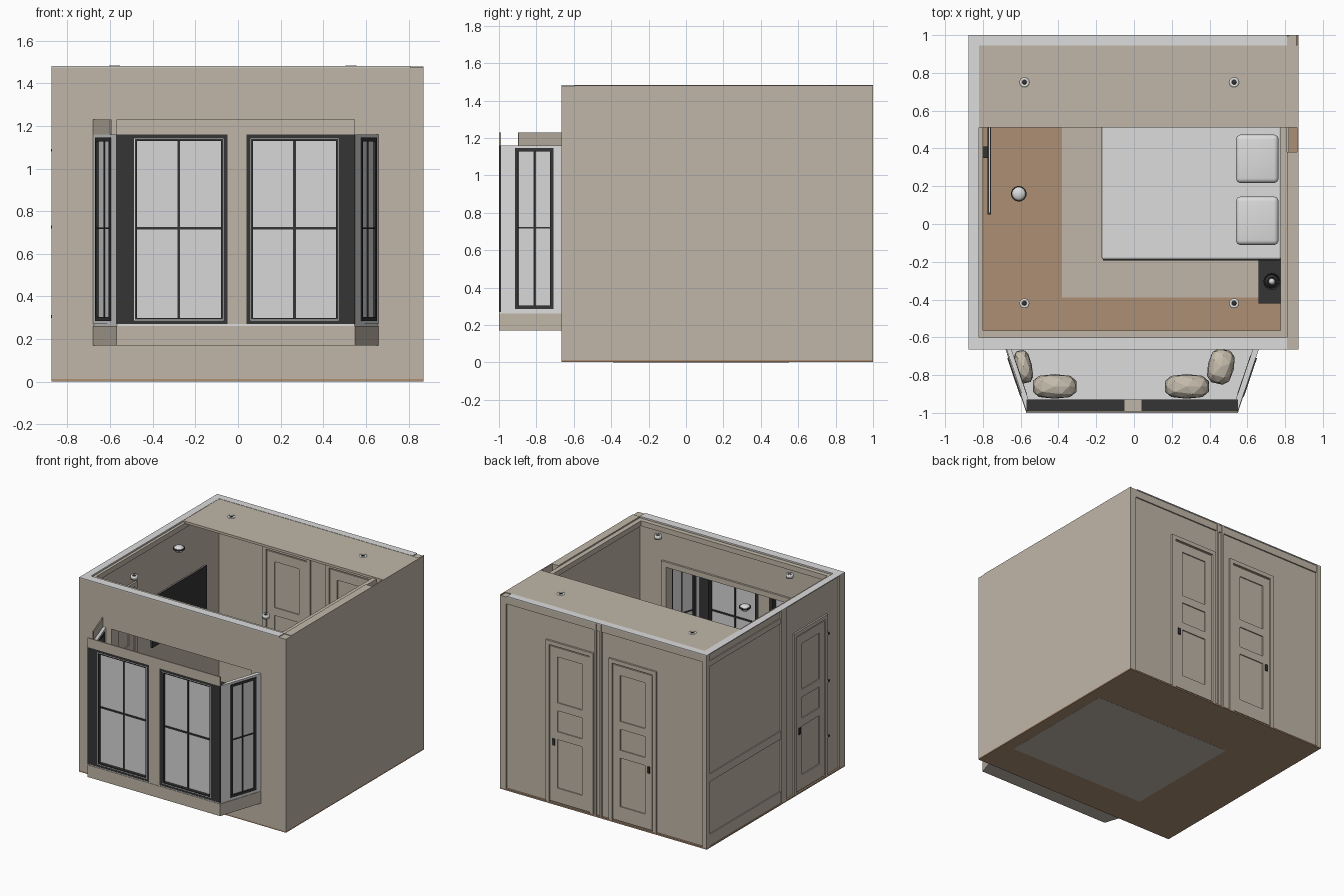
import bpy, bmesh, math
from mathutils import Matrix, Vector

if "Cube" in bpy.data.objects:
    bpy.data.objects.remove(bpy.data.objects["Cube"])

# ---------- materials ----------
def mat(name, r, g, b):
    m = bpy.data.materials.new(name)
    m.diffuse_color = (r, g, b, 1)
    m.use_nodes = True
    m.node_tree.nodes["Principled BSDF"].inputs["Base Color"].default_value = m.diffuse_color
    return m
BEIGE = mat("beige_paint", .53, .47, .39)
WHITE = mat("white", .72, .72, .72)
BLACK = mat("black", .035, .035, .035)
WOOD = mat("brown_wood", .42, .275, .175)
GLASS = mat("pale_glass", .68, .68, .69)
STONE = mat("stone_fabric", .57, .51, .42)

# ---------- helpers ----------
def finish(name, bm, m, M=None):
    if M is not None:
        bm.transform(M)
    bmesh.ops.recalc_face_normals(bm, faces=bm.faces)
    me = bpy.data.meshes.new(name)
    bm.to_mesh(me)
    bm.free()
    me.materials.append(m)
    ob = bpy.data.objects.new(name, me)
    bpy.context.collection.objects.link(ob)
    return ob

def boxes(name, m, parts, M=None):
    """One object from boxes given as (x0, x1, y0, y1, z0, z1)."""
    bm = bmesh.new()
    for x0, x1, y0, y1, z0, z1 in parts:
        T = Matrix.Translation(((x0 + x1) / 2, (y0 + y1) / 2, (z0 + z1) / 2))
        bmesh.ops.create_cube(bm, size=1, matrix=T @ Matrix.Diagonal((x1 - x0, y1 - y0, z1 - z0, 1)))
    return finish(name, bm, m, M)

def ring(x0, x1, z0, z1, w, y0, y1):
    """Four boxes framing a rectangle in the xz plane."""
    return [(x0, x0 + w, y0, y1, z0, z1), (x1 - w, x1, y0, y1, z0, z1),
            (x0 + w, x1 - w, y0, y1, z0, z0 + w), (x0 + w, x1 - w, y0, y1, z1 - w, z1)]

def prism(name, m, pts, z0, z1):
    bm = bmesh.new()
    f = bm.faces.new([bm.verts.new((x, y, z0)) for x, y in pts])
    ext = bmesh.ops.extrude_face_region(bm, geom=[f])["geom"]
    for v in ext:
        if isinstance(v, bmesh.types.BMVert):
            v.co.z = z1
    if not f.is_valid or len(bm.faces) < len(pts) + 2:
        bm.faces.new([v for v in bm.verts if v.co.z == z0][:len(pts)])
    return finish(name, bm, m)

def lathe(name, m, x, y, prof, n=24):
    bm = bmesh.new()
    vs = [bm.verts.new((r, 0, z)) for r, z in prof]
    es = [bm.edges.new(p) for p in zip(vs, vs[1:])]
    bmesh.ops.spin(bm, geom=vs + es, cent=(0, 0, 0), axis=(0, 0, 1), angle=2 * math.pi, steps=n)
    bmesh.ops.remove_doubles(bm, verts=bm.verts, dist=1e-5)
    ob = finish(name, bm, m, Matrix.Translation((x, y, 0)))
    for p in ob.data.polygons:
        p.use_smooth = True
    return ob

def cushion(name, m, c, size, rot=0, e=.55, sub=2, smooth=False):
    """Puffy rounded box, low-poly when sub is small."""
    bm = bmesh.new()
    bmesh.ops.create_icosphere(bm, subdivisions=sub, radius=1)
    for v in bm.verts:
        v.co = Vector([math.copysign(abs(q) ** e, q) * s / 2 for q, s in zip(v.co, size)])
    ob = finish(name, bm, m, Matrix.Translation(c) @ Matrix.Rotation(rot, 4, 'Z'))
    for p in ob.data.polygons:
        p.use_smooth = smooth

def place(x, y, deg):
    return Matrix.Translation((x, y, 0)) @ Matrix.Rotation(math.radians(deg), 4, 'Z')

# ---------- floor and rug ----------
boxes("floor", WOOD, [(-.875, .87, -.665, 1, .001, .012)])
boxes("rug", BEIGE, [(-.38, .78, -.39, .55, 0, .017)])

# ---------- walls ----------
H = 1.475
boxes("front_wall", BEIGE, [(-.875, -.6, -.665, -.6, .012, H), (.58, .87, -.665, -.6, .012, H),
                            (-.6, .58, -.665, -.6, .012, .262), (-.6, .58, -.665, -.6, 1.16, H)])
boxes("back_wall", BEIGE, [(-.865, .86, .945, .985, .012, H)])
boxes("left_wall", BEIGE, [(-.862, -.82, -.6, .945, .012, H)])
boxes("right_wall", BEIGE, [(.862, .87, -.6, 1, .012, 1.48), (.81, .862, -.6, .38, .012, 1.48),
                            (.81, .862, .51, .945, .012, H), (.81, .82, .38, .51, .012, 1.2)])
boxes("wall_rim", WHITE, [(-.875, .81, -.665, -.6, H, 1.482), (-.875, -.82, -.6, 1, H, 1.482),
                          (-.82, .81, .945, 1, H, 1.482)])
boxes("ceiling", BEIGE, [(-.82, .862, .51, .945, 1.462, 1.48)])
# crown, baseboards and inner window casing
trim = []
for z0, z1, d in ((1.43, 1.47, .035), (.012, .09, .015)):
    trim += [(-.82, .81, -.6, -.6 + d, z0, z1), (-.82, .81, .945 - d, .945, z0, z1),
             (-.82, -.82 + d * .6, -.6, .945, z0, z1), (.81 - d, .81, -.6, .945, z0, z1)]
boxes("inner_trim", BEIGE, trim)
boxes("window_casing", BEIGE, ring(-.64, .62, .22, 1.2, .04, -.6, -.585))
# outer battens and rails on back and left walls
boxes("back_battens", BEIGE, [(.82, .86, .985, 1, .012, H), (-.875, -.84, .985, 1, .012, H),
                              (.015, .03, .985, 1, .012, H), (.06, .075, .985, 1, .012, H),
                              (-.84, .82, .985, .995, 1.42, H)])
boxes("left_battens", BEIGE, [(-.875, -.862, .03, .1, .012, H), (-.875, -.862, .96, .985, .012, H),
                              (-.87, -.862, .1, .96, .5, .56), (-.87, -.862, .1, .96, 1.38, 1.42),
                              (-.87, -.862, .1, .96, .012, .1), (-.875, -.862, -.62, -.6, .012, H)])

# ---------- doors (local: wall surface at y = 0, outward is -y) ----------
def door(name, M, side):
    w = .2
    parts = [(-w, -w + .03, -.014, 0, .012, 1.24), (w - .03, w, -.014, 0, .012, 1.24),
             (-w + .03, w - .03, -.014, 0, 1.21, 1.24)]
    a = w - .035
    parts += [(-a, -a + .06, -.008, 0, .02, 1.2), (a - .06, a, -.008, 0, .02, 1.2)]
    for z0, z1 in ((.02, .13), (.5, .56), (.72, .78), (1.13, 1.2)):
        parts.append((-a + .06, a - .06, -.008, 0, z0, z1))
    boxes(name, BEIGE, parts, M)
    x = side * (a - .03)
    boxes(name + "_handle", BLACK, [(x - .01, x + .01, -.015, -.006, .45, .5)], M)

for tag, x, s in (("right", .285, 1), ("left", -.245, -1)):
    door(tag + "_closet_door_outer", place(x, .985, 180), -s)
    door(tag + "_closet_door_inner", place(x, .945, 0), s)
door("entry_door_outer", place(-.861, -.26, -90), -1)
door("entry_door_inner", place(-.82, -.26, 90), 1)
boxes("door_hinges", BLACK, [(-.877, -.86, -.48, -.46, z, z + .012) for z in (.3, .72, 1.08)])

# ---------- bay window ----------
def trap(i):
    return [(-.68 + i, -.665), (-.57 + i * .8, -1 + i), (.55 - i * .8, -1 + i), (.66 - i, -.665)]
prism("bay_base", BEIGE, trap(0), .17, .262)
prism("bay_seat", WHITE, trap(.004), .262, .272)
boxes("bay_header", BEIGE, [(-.57, .55, -1, -.99, 1.16, 1.23)])
boxes("bay_post", BEIGE, [(-.05, .04, -1, -.93, .27, 1.16)])

def sash(name, x0, x1, z0, z1, y0, y1, bar, M=None):
    xm, zm, ym = (x0 + x1) / 2, .72, (y0 + y1) / 2
    boxes(name + "_glass", GLASS, [(x0, x1, ym - .003, ym + .003, z0, z1)], M)
    boxes(name + "_bars", BLACK, [(xm - bar, xm + bar, ym - .008, ym + .008, z0, z1),
                                  (x0, x1, ym - .01, ym + .01, zm - bar, zm + bar)], M)

for tag, x0, x1, p0, p1 in (("left", -.57, -.05, -.475, -.08), ("right", .04, .55, .07, .46)):
    boxes(tag + "_front_frame", BLACK,
          [(x0, p0, -1, -.93, .27, 1.16), (p1, x1, -1, -.93, .27, 1.16),
           (p0, p1, -1, -.93, .27, .3), (p0, p1, -1, -.93, 1.13, 1.16)])
    sash(tag + "_front_sash", p0, p1, .3, 1.13, -.985, -.965, .006)
    # thin pale sash outline
    boxes(tag + "_sash_line", WHITE, ring(p0 - .012, p1 + .012, .288, 1.142, .003, -1.001, -.99))

# slanted sides: local x runs from the room wall to the front, local -y is inward
ang = math.atan2(-.325, -.11)
L = math.hypot(.325, .11)
MR = Matrix.Translation((.66, -.665, 0)) @ Matrix.Rotation(ang, 4, 'Z')
ML = Matrix.Translation((-.02, 0, 0)) @ Matrix.Diagonal((-1, 1, 1, 1)) @ MR
for tag, M in (("right", MR), ("left", ML)):
    a, b = .045, .262
    boxes(tag + "_side_surround", WHITE, [(0, a, -.03, 0, .27, 1.16), (b, L, -.03, 0, .27, 1.16),
                                          (a, b, -.03, 0, .27, .285), (a, b, -.03, 0, 1.145, 1.16)], M)
    boxes(tag + "_side_frame", BLACK, ring(a, b, .285, 1.145, .018, -.032, .006), M)
    sash(tag + "_side_sash", a + .018, b - .018, .303, 1.127, -.02, .004, .004, M)
boxes("left_side_header", BEIGE, [(0, .245, -.008, 0, 1.16, 1.23)], ML)

# window seat cushions
for i, (x, y, w, d, r) in enumerate(((-.42, -.86, .24, .13, 0), (.28, -.86, .24, .13, 0),
                                     (.46, -.755, .19, .14, 1.35), (-.585, -.755, .18, .09, -1.35))):
    cushion("seat_cushion_%d" % i, STONE, (x, y, .37), (w, d, .2), r, .7)

# ---------- bed ----------
boxes("bed_base", BLACK, [(-.165, .775, -.193, .553, .07, .12)] +
      [(x, x + .04, y, y + .04, .012, .07) for x in (-.14, .71) for y in (-.17, .49)])
bed = boxes("mattress", WHITE, [(-.172, .778, -.188, .55, .12, .3)])
bv = bed.modifiers.new("round", 'BEVEL')
bv.width, bv.segments = .01, 2
for i, y in enumerate((.345, .017)):
    p = boxes("bed_pillow_%d" % i, WHITE, [(.54, .765, y - .128, y + .128, .3, .37)])
    bv = p.modifiers.new("round", 'BEVEL')
    bv.width, bv.segments = .025, 4
    for f in p.data.polygons:
        f.use_smooth = True
boxes("headboard", BEIGE, [(.78, .81, -.2, .56, .012, .55)])

# ---------- nightstand and lamp ----------
boxes("nightstand", BLACK, [(.66, .778, -.42, -.19, .012, .27)])
lathe("lamp_base", BLACK, .73, -.305, [(0, .27), (.03, .27), (.03, .28), (.007, .29), (.007, .4), (0, .4)], 16)
lathe("lamp_shade", BLACK, .73, -.305, [(.045, .36), (.025, .45), (.02, .45), (.04, .36), (.045, .36)], 16)
lathe("lamp_bulb", WHITE, .73, -.305, [(0, .4), (.015, .41), (.018, .425), (.01, .445), (0, .448)], 16)

# ---------- television ----------
boxes("television", BLACK, [(-.775, -.758, .05, .71, .7, 1.08)])
boxes("television_mount", BLACK, [(-.82, -.775, .35, .41, .84, .94)])
boxes("television_edge", WHITE, [(-.768, -.762, .06, .7, 1.08, 1.083)])

# ---------- ceiling lights ----------
for i, (x, y) in enumerate(((-.58, -.42), (.53, -.42), (-.58, .75), (.53, .75))):
    lathe("downlight_%d" % i, WHITE, x, y, [(.012, 1.46), (.026, 1.455), (.026, 1.484), (.012, 1.484), (.012, 1.46)])
    lathe("downlight_bulb_%d" % i, BLACK, x, y, [(0, 1.462), (.012, 1.462), (.012, 1.482), (0, 1.482)], 12)
lathe("ceiling_lamp_rim", BLACK, -.61, .16, [(.036, 1.455), (.041, 1.455), (.041, 1.466), (.036, 1.466), (.036, 1.455)])
lathe("ceiling_lamp", WHITE, -.61, .16, [(0, 1.43), (.025, 1.437), (.037, 1.455), (.037, 1.464), (.025, 1.476), (0, 1.478)])
